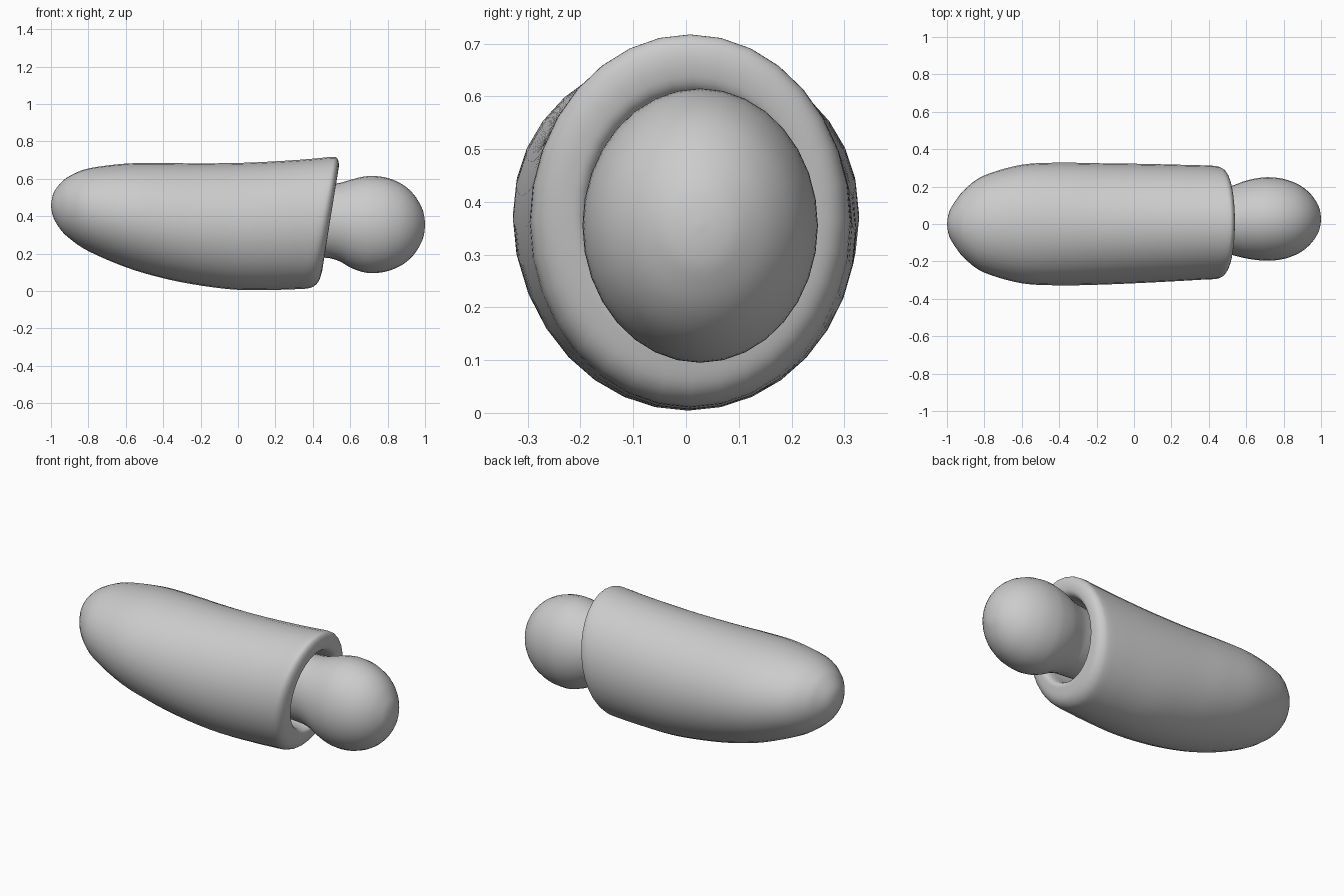
import bpy, bmesh, math
from mathutils import Vector

cube = bpy.data.objects.get("Cube")
if cube:
    bpy.data.objects.remove(cube, do_unlink=True)

grey = bpy.data.materials.new("plain_grey")
grey.use_nodes = True
colour = (0.6, 0.6, 0.6, 1)
grey.diffuse_color = colour
grey.node_tree.nodes["Principled BSDF"].inputs["Base Color"].default_value = colour

SIDES = 32
STEPS = 4


def smooth_stations(stations):
    """Catmull-Rom interpolation between cross-section stations."""
    out = []
    last = len(stations) - 1
    for i in range(last):
        rows = zip(*(stations[min(max(k, 0), last)] for k in range(i - 1, i + 3)))
        rows = list(rows)
        for s in range(STEPS):
            t = s / STEPS
            out.append([b + 0.5 * t * (c - a + t * (2*a - 5*b + 4*c - d + t * (3*(b - c) + d - a)))
                        for a, b, c, d in rows])
    out.append(list(stations[-1]))
    return out


def loft(name, stations):
    """Each station: top x, top z, bottom x, bottom z, half width, centre y."""
    bm = bmesh.new()
    rings = []
    for tx, tz, bx, bz, width, cy in smooth_stations(stations):
        centre = Vector(((tx + bx) / 2, cy, (tz + bz) / 2))
        up = Vector(((tx - bx) / 2, 0, (tz - bz) / 2))
        ring = []
        for k in range(SIDES):
            a = math.tau * k / SIDES
            ring.append(bm.verts.new(centre + up * math.cos(a) + Vector((0, width * math.sin(a), 0))))
        rings.append(ring)
    for r0, r1 in zip(rings, rings[1:]):
        for k in range(SIDES):
            n = (k + 1) % SIDES
            bm.faces.new((r0[k], r0[n], r1[n], r1[k]))
    bmesh.ops.remove_doubles(bm, verts=bm.verts, dist=0.0005)
    bmesh.ops.holes_fill(bm, edges=[e for e in bm.edges if e.is_boundary])
    bmesh.ops.recalc_face_normals(bm, faces=bm.faces)
    for f in bm.faces:
        f.smooth = True
    mesh = bpy.data.meshes.new(name)
    bm.to_mesh(mesh)
    bm.free()
    mesh.materials.append(grey)
    obj = bpy.data.objects.new(name, mesh)
    bpy.context.collection.objects.link(obj)
    return obj


# Outer sleeve: rounded tip, long body, rolled slanted rim, inner wall
sleeve = [
    (-1, .455, -1, .455, 0, 0),
    (-.988, .52, -.988, .395, .065, 0),
    (-.95, .575, -.95, .33, .13, 0),
    (-.9, .615, -.9, .28, .19, 0),
    (-.8, .655, -.8, .213, .26, 0),
    (-.6, .681, -.6, .127, .317, 0),
    (-.4, .684, -.4, .068, .328, 0),
    (-.2, .682, -.2, .029, .325, 0),
    (.05, .686, 0, .006, .319, .003),
    (.28, .698, .2, .006, .311, .006),
    (.42, .709, .3, .009, .306, .008),
    (.5, .717, .37, .013, .302, .008),
    (.526, .713, .405, .025, .292, .008),
    (.538, .69, .43, .05, .27, .01),
    (.538, .655, .445, .09, .24, .012),
    (.525, .62, .45, .125, .212, .014),
    (.49, .602, .42, .145, .196, .014),
    (.4, .59, .33, .155, .19, .012),
    (-.1, .55, -.1, .2, .17, 0),
]
loft("sleeve", sleeve)

# Round knob on a neck: x, centre z, half height, half width, centre y
knob = [
    (-.1, .37, .15, .13, 0),
    (.3, .375, .185, .155, .01),
    (.45, .375, .196, .17, .016),
    (.5, .373, .2, .178, .018),
    (.55, .367, .212, .193, .021),
    (.6, .36, .234, .208, .024),
    (.66, .356, .253, .219, .026),
    (.72, .355, .26, .223, .027),
    (.8, .355, .249, .214, .027),
    (.88, .355, .214, .184, .027),
    (.94, .355, .161, .138, .027),
    (.98, .355, .096, .083, .027),
    (.995, .355, .049, .042, .027),
    (1, .355, 0, 0, .027),
]
loft("knob", [(x, z + h, x, z - h, w, y) for x, z, h, w, y in knob])
